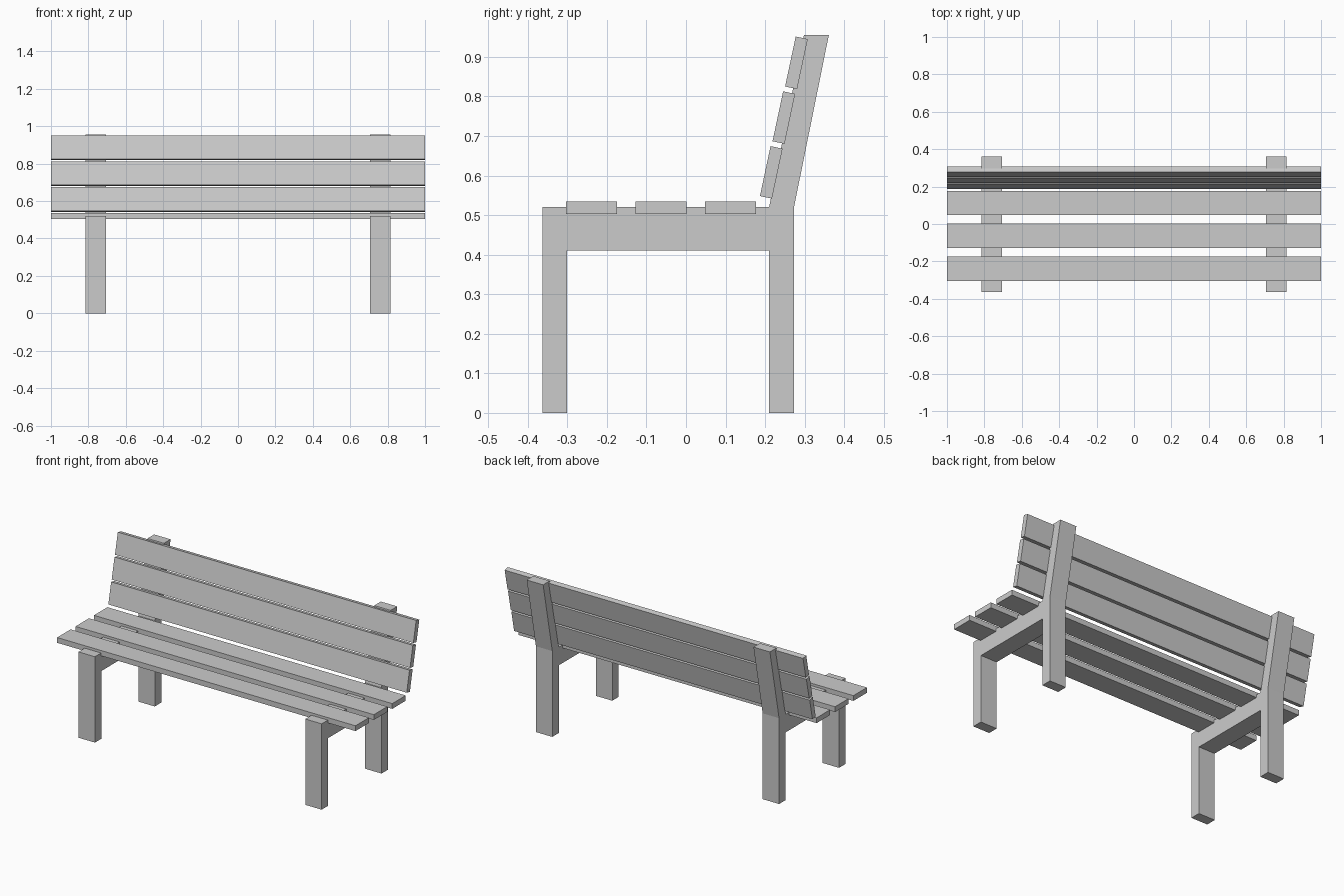
import bpy, bmesh
from math import radians
from mathutils import Matrix

if "Cube" in bpy.data.objects:
    bpy.data.objects.remove(bpy.data.objects["Cube"])


def finish(name, bm):
    bmesh.ops.recalc_face_normals(bm, faces=bm.faces)
    mesh = bpy.data.meshes.new(name)
    bm.to_mesh(mesh)
    bm.free()
    obj = bpy.data.objects.new(name, mesh)
    bpy.context.collection.objects.link(obj)
    return obj


def extrude_profile(name, profile, x0, x1):
    """Side profile of (y, z) points, extruded along x."""
    bm = bmesh.new()
    face = bm.faces.new([bm.verts.new((x0, y, z)) for y, z in profile])
    ext = bmesh.ops.extrude_face_region(bm, geom=[face])
    verts = [g for g in ext["geom"] if isinstance(g, bmesh.types.BMVert)]
    bmesh.ops.translate(bm, verts=verts, vec=(x1 - x0, 0, 0))
    return finish(name, bm)


def slat(name, y, z, depth, height, tilt=0.0):
    """Full-length board centred at (y, z), leaning back by tilt."""
    bm = bmesh.new()
    mat = (Matrix.Translation((0, y, z)) @ Matrix.Rotation(-tilt, 4, 'X')
           @ Matrix.Diagonal((2.0, depth, height, 1)))
    bmesh.ops.create_cube(bm, size=1, matrix=mat)
    return finish(name, bm)


# Side frames: front leg, seat rail, rear leg and leaning back post in one profile
frame = [(-0.363, 0), (-0.301, 0), (-0.301, 0.41), (0.21, 0.41), (0.21, 0),
         (0.273, 0), (0.273, 0.52), (0.361, 0.955), (0.298, 0.955),
         (0.21, 0.52), (-0.363, 0.52)]
extrude_profile("left_frame", frame, -0.815, -0.705)
extrude_profile("right_frame", frame, 0.705, 0.815)

# Seat slats, slightly sunk into the rails
for i in range(3):
    slat(f"seat_slat_{i + 1}", -0.239 + i * 0.176, 0.519, 0.129, 0.032)

# Backrest slats on the front of the posts
for i in range(3):
    slat(f"back_slat_{i + 1}", 0.2155 + i * 0.0318, 0.608 + i * 0.1385,
         0.031, 0.129, radians(12))
